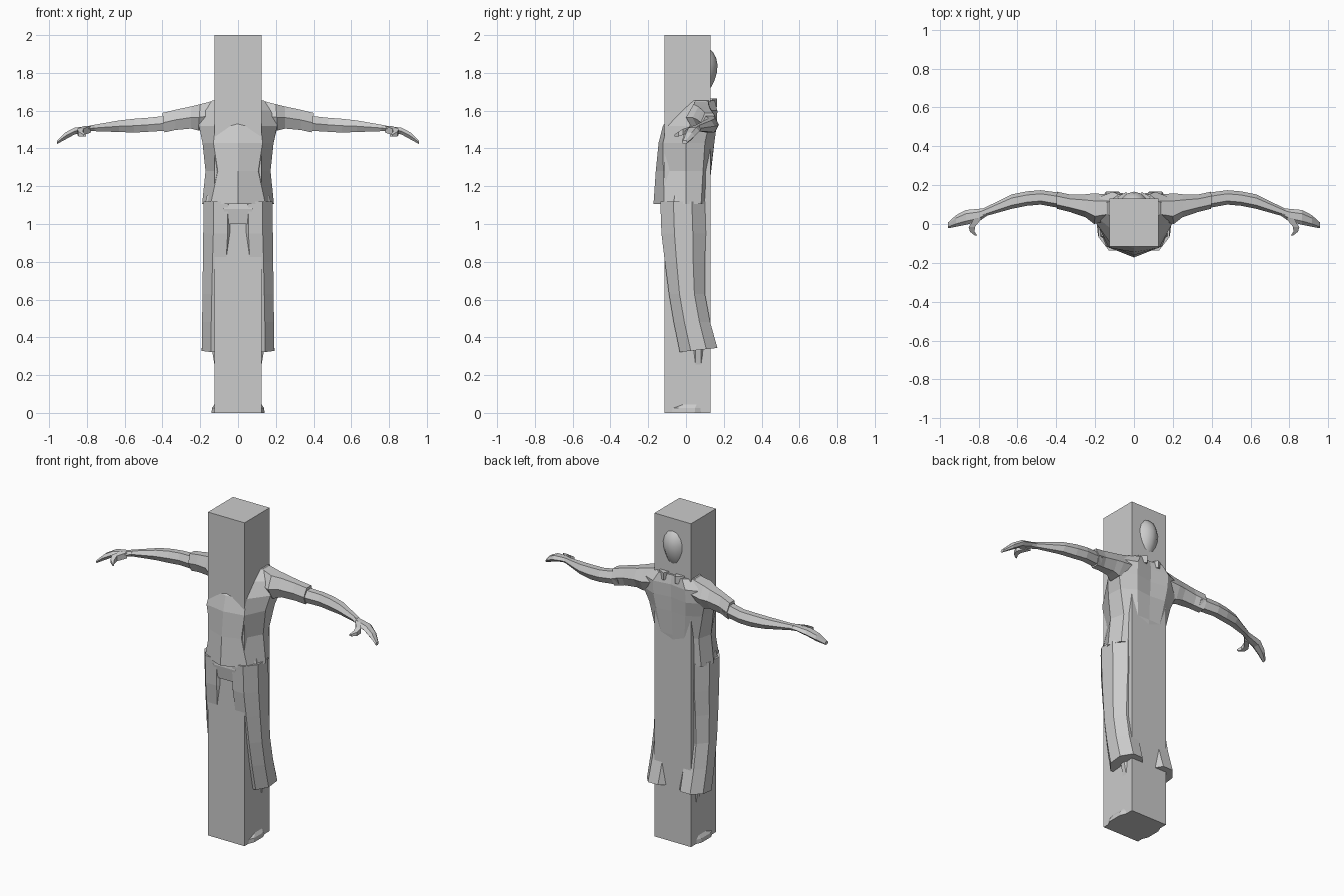
import bpy, bmesh, math
from mathutils import Vector

if "Cube" in bpy.data.objects:
    bpy.data.objects.remove(bpy.data.objects["Cube"])


def loft(name, rings, mirror=False):
    """Skin closed rings of equal length and cap both ends."""
    bm = bmesh.new()
    loops = [[bm.verts.new(p) for p in r] for r in rings]
    n = len(loops[0])
    for a, b in zip(loops, loops[1:]):
        for i in range(n):
            j = (i + 1) % n
            bm.faces.new((a[i], a[j], b[j], b[i]))
    bm.faces.new(loops[0][::-1])
    bm.faces.new(loops[-1])
    bmesh.ops.recalc_face_normals(bm, faces=bm.faces[:])
    me = bpy.data.meshes.new(name)
    bm.to_mesh(me)
    bm.free()
    ob = bpy.data.objects.new(name, me)
    bpy.context.collection.objects.link(ob)
    if mirror:
        ob.modifiers.new("mirror", 'MIRROR')
    return ob


def oct_ring(n=8):
    """Unit polygon whose flat sides touch the bounding square."""
    k = 1 / math.cos(math.pi / n)
    return [(k * math.cos((i + .5) * math.tau / n), k * math.sin((i + .5) * math.tau / n)) for i in range(n)]


def level(z, x0, x1, y0, y1, tilt=0):
    """Horizontal ring filling a rectangle; tilt raises the back."""
    return [((x0 + x1) / 2 + u * (x1 - x0) / 2, (y0 + y1) / 2 + v * (y1 - y0) / 2, z + tilt * v)
            for u, v in oct_ring()]


def upright(x, y0, y1, z0, z1, lean=0):
    """Diamond-like hexagonal ring across an arm; lean slants the cut."""
    ring = []
    for i in range(6):
        a = i * math.tau / 6
        u, v = math.cos(a), math.sin(a) / math.sin(math.pi / 3)
        ring.append((x + lean * v, (y0 + y1) / 2 + u * (y1 - y0) / 2, (z0 + z1) / 2 + v * (z1 - z0) / 2))
    return ring


# square column
bpy.ops.mesh.primitive_cube_add(size=1, location=(0, .0075, 1))
col = bpy.context.object
col.name = "column"
col.scale = (.25, .245, 2)

# shirt torso: half outlines from front centre to back centre
halves = [
    (1.105, [(0, -.172), (.145, -.115), (.19, 0), (.16, .08), (.1, .11), (0, .115)]),
    (1.28, [(0, -.16), (.107, -.12), (.172, 0), (.15, .09), (.08, .13), (0, .133)]),
    (1.43, [(0, -.145), (.13, -.122), (.188, 0), (.182, .10), (.1, .150), (0, .140)]),
    (1.52, [(0, -.122), (.12, -.10), (.207, .02), (.21, .12), (.11, .162), (0, .145)]),
    (1.60, [(0, -.07), (.1, -.04), (.19, .035), (.2, .13), (.11, .166), (0, .150)]),
    (1.655, [(0, .0), (.08, .01), (.135, .05), (.135, .11), (.08, .152), (0, .140)]),
]
rings = []
for z, h in halves:
    full = h + [(-x, y) for x, y in h[-2:0:-1]]
    rings.append([(x, y, z) for x, y in full])
loft("shirt_torso", rings)

# collar peaks at the nape
loft("collar", [[(x, y, z) for x, y in ((.02, .12), (.07, .10), (.085, .14), (.04, .165))]
                for z in (1.62, 1.665)], True)

# sleeves and bare arms with hands
loft("sleeve", [
    upright(.12, .02, .15, 1.50, 1.655),
    upright(.205, .0, .158, 1.495, 1.634, -.005),
    upright(.25, .035, .153, 1.505, 1.622),
    upright(.33, .062, .152, 1.498, 1.605),
    upright(.395, .078, .166, 1.485, 1.588, .005)], True)
loft("arm", [
    upright(.36, .078, .158, 1.495, 1.575),
    upright(.48, .100, .174, 1.488, 1.562),
    upright(.55, .094, .168, 1.484, 1.557),
    upright(.63, .078, .152, 1.487, 1.548),
    upright(.78, .036, .078, 1.492, 1.522)], True)
loft("hand", [
    upright(.76, .040, .082, 1.492, 1.524),
    upright(.80, .012, .078, 1.490, 1.518),
    upright(.865, -.004, .072, 1.474, 1.510),
    upright(.915, -.014, .046, 1.447, 1.484),
    upright(.957, -.022, .008, 1.424, 1.442)], True)
loft("thumb", [[(x + u * w, y, z + v * w) for u, v in oct_ring(4)] for x, y, z, w in (
    (.80, .03, 1.50, .018), (.835, -.015, 1.488, .016), (.832, -.04, 1.476, .012), (.812, -.06, 1.468, .006))], True)

# trousers: hips and two flared legs
loft("trouser_hips", [level(1.15, -.165, .165, -.125, .095),
                      level(1.08, -.18, .18, -.136, .10),
                      level(1.0, -.17, .17, -.125, .10)])
loft("trouser_leg", [
    level(1.12, .0, .183, -.136, .10),
    level(.95, .002, .184, -.130, .105),
    level(.80, .012, .186, -.112, .10),
    level(.63, .020, .188, -.090, .10),
    level(.48, .025, .190, -.065, .128),
    level(.333, .028, .192, -.033, .166, .011)], True)

# lower legs and shoes
loft("shin", [level(.45, .05, .145, .0, .10), level(.33, .05, .137, .03, .10),
              level(.25, .05, .124, .03, .10), level(.06, .06, .122, .02, .09)], True)
loft("shoe", [level(0, .04, .140, -.108, .11), level(.025, .042, .138, -.105, .11),
              level(.045, .05, .125, -.06, .105), level(.09, .06, .12, .01, .10)], True)

# neck and egg-shaped head
loft("neck", [level(1.6, -.065, .065, .02, .13), level(1.75, -.055, .055, .015, .115)])
bpy.ops.mesh.primitive_uv_sphere_add(segments=16, ring_count=12, location=(0, 0, 0))
head = bpy.context.object
head.name = "head"
for v in head.data.vertices:
    taper = 1 + .22 * v.co.z
    v.co = Vector((v.co.x * .09 * taper, .043 + v.co.y * .121 * taper, 1.805 + v.co.z * .15))
bpy.ops.object.shade_smooth_by_angle()
